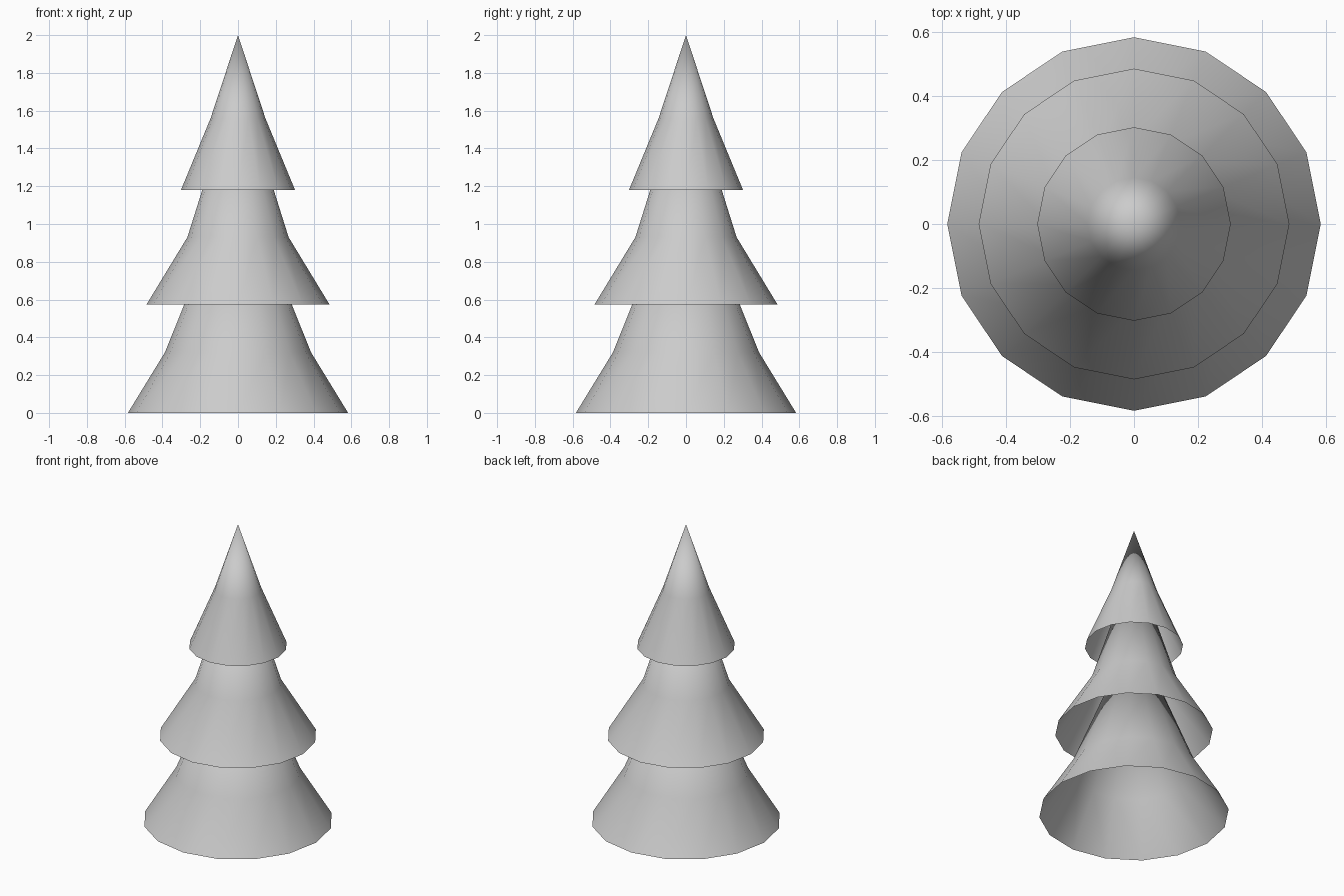
import bpy
import math

cube = bpy.data.objects.get("Cube")
if cube:
    bpy.data.objects.remove(cube, do_unlink=True)

SIDES = 16

grey = bpy.data.materials.new("light_grey")
grey.use_nodes = True
colour = (0.6, 0.6, 0.6, 1)
grey.diffuse_color = colour
grey.node_tree.nodes["Principled BSDF"].inputs["Base Color"].default_value = colour


def foliage_tier(name, base, bend, tip_z):
    """Open-bottomed flared cone: base ring, bend ring and a shared tip."""
    verts = []
    for radius, z in (base, bend):
        for i in range(SIDES):
            a = math.tau * i / SIDES
            verts.append((radius * math.cos(a), radius * math.sin(a), z))
    tip = len(verts)
    verts.append((0, 0, tip_z))
    faces = []
    for i in range(SIDES):
        j = (i + 1) % SIDES
        faces.append((i, j, SIDES + j, SIDES + i))
        faces.append((SIDES + i, SIDES + j, tip))
    mesh = bpy.data.meshes.new(name)
    mesh.from_pydata(verts, [], faces)
    mesh.materials.append(grey)
    mesh.shade_smooth()
    obj = bpy.data.objects.new(name, mesh)
    bpy.context.collection.objects.link(obj)


# Three stacked tiers, each tip hidden inside the one above
foliage_tier("lower_foliage", (0.583, 0.0), (0.387, 0.32), 1.28)
foliage_tier("middle_foliage", (0.485, 0.573), (0.268, 0.93), 1.78)
foliage_tier("upper_foliage", (0.302, 1.18), (0.145, 1.56), 2.0)
